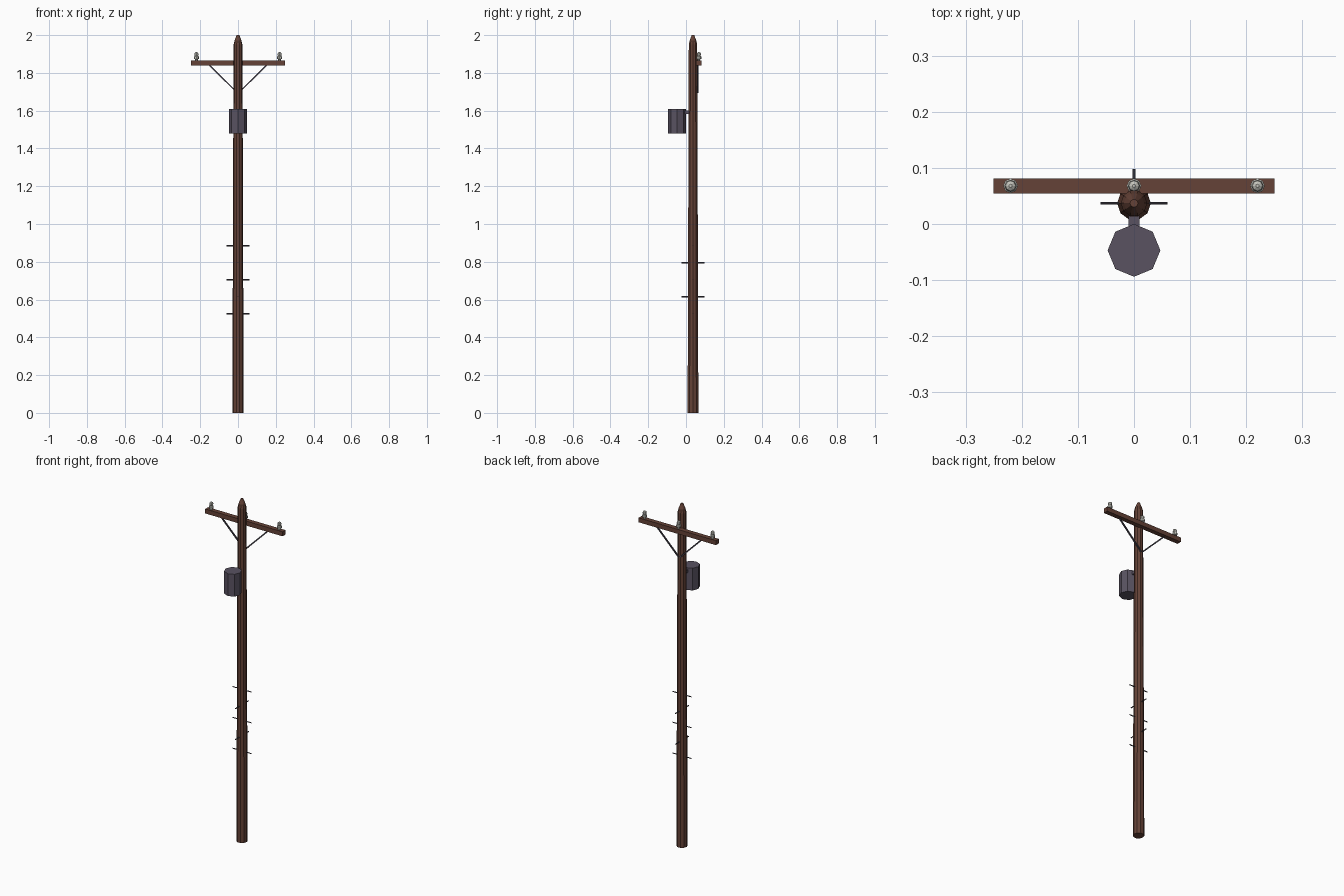
import bpy, math
from mathutils import Vector

if "Cube" in bpy.data.objects:
    bpy.data.objects.remove(bpy.data.objects["Cube"])

PY = 0.037  # pole axis y


def mat(name, col):
    m = bpy.data.materials.new(name)
    m.diffuse_color = (*col, 1)
    m.use_nodes = True
    m.node_tree.nodes["Principled BSDF"].inputs["Base Color"].default_value = m.diffuse_color
    return m


WOOD = mat("wood", (0.13, 0.055, 0.038))
STEEL = mat("steel", (0.10, 0.085, 0.12))
IRON = mat("iron", (0.06, 0.055, 0.075))
GLASS = mat("ceramic", (0.55, 0.55, 0.5))


def lathe(name, profile, sides, loc, material, turn=0.0):
    """Flat-faced revolved solid from (radius, z) pairs."""
    verts, faces = [], []
    for r, z in profile:
        for i in range(sides):
            a = 2 * math.pi * i / sides + turn
            verts.append((r * math.cos(a), r * math.sin(a), z))
    for k in range(len(profile) - 1):
        for i in range(sides):
            j = (i + 1) % sides
            faces.append((k * sides + i, k * sides + j, (k + 1) * sides + j, (k + 1) * sides + i))
    faces.append(tuple(reversed(range(sides))))
    faces.append(tuple(range((len(profile) - 1) * sides, len(profile) * sides)))
    me = bpy.data.meshes.new(name)
    me.from_pydata(verts, [], faces)
    me.materials.append(material)
    ob = bpy.data.objects.new(name, me)
    ob.location = loc
    bpy.context.collection.objects.link(ob)
    return ob


def box(name, loc, size, material):
    bpy.ops.mesh.primitive_cube_add(size=1, location=loc)
    ob = bpy.context.object
    ob.name = name
    ob.scale = size
    ob.data.materials.append(material)
    return ob


def rod(name, a, b, r, sides, material):
    a, b = Vector(a), Vector(b)
    ob = lathe(name, [(r, 0), (r, (b - a).length)], sides, a, material, math.pi / sides)
    ob.rotation_euler = (b - a).to_track_quat('Z', 'Y').to_euler()
    return ob


# Tapered pole with a pointed top
lathe("pole", [(0.030, 0), (0.0235, 1.95), (0.018, 1.972), (0.007, 2.0)], 10, (0, PY, 0), WOOD)

# Crossarm and insulators
box("crossarm", (0, 0.0675, 1.852), (0.5, 0.027, 0.026), WOOD)
for n, x in enumerate((-0.22, 0, 0.22)):
    lathe(f"insulator_{n}", [(0.007, 0), (0.007, 0.008), (0.013, 0.010), (0.013, 0.022),
                             (0.009, 0.025), (0.011, 0.034), (0.009, 0.042), (0.003, 0.046)],
          8, (x, 0.068, 1.864), GLASS)

# Diagonal braces
for side, s in (("left", -1), ("right", 1)):
    rod(f"brace_{side}", (s * 0.152, 0.062, 1.842), (s * 0.004, 0.062, 1.695), 0.005, 4, IRON)

# Transformer can and its bracket
lathe("transformer", [(0.047, 1.48), (0.047, 1.61)], 8, (0, -0.047, 0), STEEL)
box("transformer_bracket", (0, 0.0, 1.592), (0.02, 0.05, 0.018), STEEL)

# Climbing pegs, alternating direction
for n in range(5):
    z = 0.525 + 0.09 * n
    d = Vector((0.06, 0, 0)) if n % 2 == 0 else Vector((0, 0.061, 0))
    c = Vector((0, PY, z))
    rod(f"step_peg_{n}", c - d, c + d, 0.003, 6, IRON)
